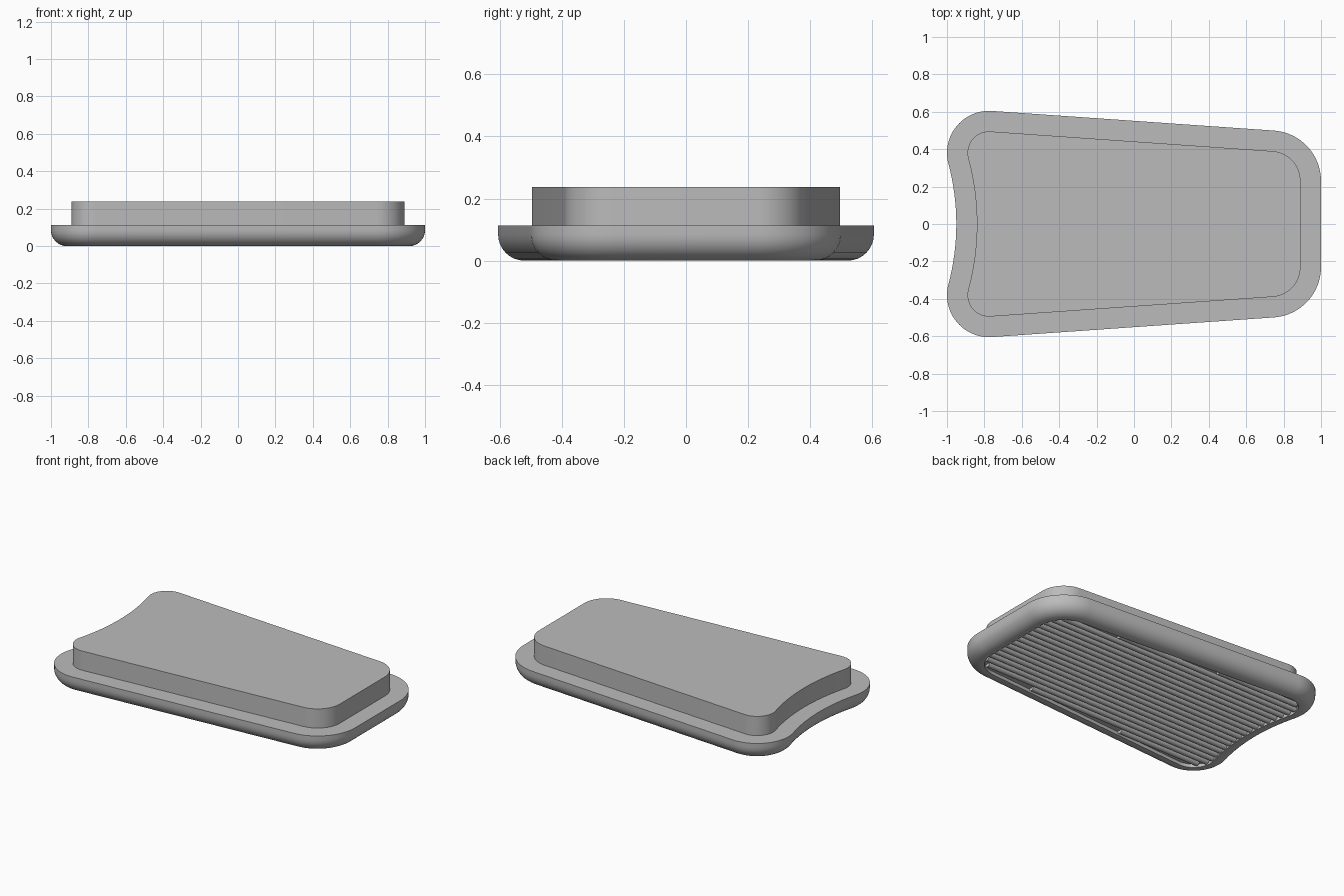
import bpy, bmesh
from math import sin, cos, pi, radians, acos, atan2, hypot
from mathutils import Vector

if "Cube" in bpy.data.objects:
    bpy.data.objects.remove(bpy.data.objects["Cube"])

grey = bpy.data.materials.new("plain grey")
grey.use_nodes = True
colour = (0.5, 0.5, 0.5, 1)
grey.diffuse_color = colour
grey.node_tree.nodes["Principled BSDF"].inputs["Base Color"].default_value = colour

# Plan shape: two corner circles and a concave arc tangent to the wide corners
WIDE, WIDE_R = Vector((-0.775, 0.38)), 0.225
SLIM, SLIM_R = Vector((0.73, 0.23)), 0.27
HOLLOW, HOLLOW_R = Vector((-2.194, 0)), 1.244
RIM = 0.10          # inset of the ribbed pocket
CEILING = 0.022     # height of the pocket ceiling


def arc(centre, radius, start, end, steps):
    return [centre + radius * Vector((cos(a), sin(a)))
            for a in (start + (end - start) * i / steps for i in range(steps + 1))]


def outline(inset):
    """Closed plan outline, moved inward by inset."""
    d = SLIM - WIDE
    side = atan2(d.y, d.x) + acos((WIDE_R - SLIM_R) / d.length)
    dip = atan2(WIDE.y - HOLLOW.y, WIDE.x - HOLLOW.x)
    half = arc(SLIM, SLIM_R - inset, 0, side, 16)
    half += arc(WIDE, WIDE_R - inset, side, pi + dip, 20)
    half += arc(HOLLOW, HOLLOW_R + inset, dip, 0, 8)[1:]
    return half + [Vector((p.x, -p.y)) for p in reversed(half[:-1])]


def finish(bm, name):
    bmesh.ops.recalc_face_normals(bm, faces=bm.faces)
    mesh = bpy.data.meshes.new(name)
    bm.to_mesh(mesh)
    bm.free()
    mesh.materials.append(grey)
    obj = bpy.data.objects.new(name, mesh)
    bpy.context.collection.objects.link(obj)
    bpy.ops.object.select_all(action='DESELECT')
    obj.select_set(True)
    bpy.context.view_layer.objects.active = obj
    bpy.ops.object.shade_smooth_by_angle(angle=radians(30))


def loft(name, profile):
    """Stack outlines given as (inset, height) and cap both ends."""
    bm = bmesh.new()
    rings = [[bm.verts.new((p.x, p.y, z)) for p in outline(inset)] for inset, z in profile]
    for low, high in zip(rings, rings[1:]):
        for i in range(len(low)):
            bm.faces.new((low[i - 1], low[i], high[i], high[i - 1]))
    bm.faces.new(rings[0])
    bm.faces.new(rings[-1])
    finish(bm, name)


def span(y, inset):
    """Ends of the outline in x at a given y."""
    pts = outline(inset)
    hits = []
    for a, b in zip(pts, pts[1:] + pts[:1]):
        if (a.y - y) * (b.y - y) <= 0 and a.y != b.y:
            hits.append(a.x + (b.x - a.x) * (y - a.y) / (b.y - a.y))
    return min(hits), max(hits)


# Base plate with a rounded lower edge and a shallow pocket underneath
FILLET = 0.085
rounded = [(FILLET * (1 - sin(a)), FILLET * (1 - cos(a)))
           for a in (i * pi / 16 for i in range(9))]
loft("base_plate", [(RIM, CEILING), (RIM, 0)] + rounded + [(0, 0.113)])

# Raised block
loft("raised_block", [(0.11, 0.11), (0.11, 0.237)])

# Lengthwise half-round ribs filling the pocket
PITCH, RIB_R = 0.05, 0.02
bm = bmesh.new()
for k in range(-9, 10):
    y = k * PITCH
    outer = abs(y) + RIB_R
    if outer > 0.495:
        continue
    ends = [span(abs(y) - RIB_R, RIM), span(outer, RIM)]
    x0, x1 = max(e[0] for e in ends), min(e[1] for e in ends)
    rings = [[bm.verts.new((x, y + RIB_R * cos(a), CEILING - RIB_R * sin(a)))
              for a in (i * pi / 8 for i in range(9))] for x in (x0, x1)]
    for i in range(8):
        bm.faces.new((rings[0][i], rings[0][i + 1], rings[1][i + 1], rings[1][i]))
    for ring in rings:
        bm.faces.new(ring)
finish(bm, "underside_ribs")
